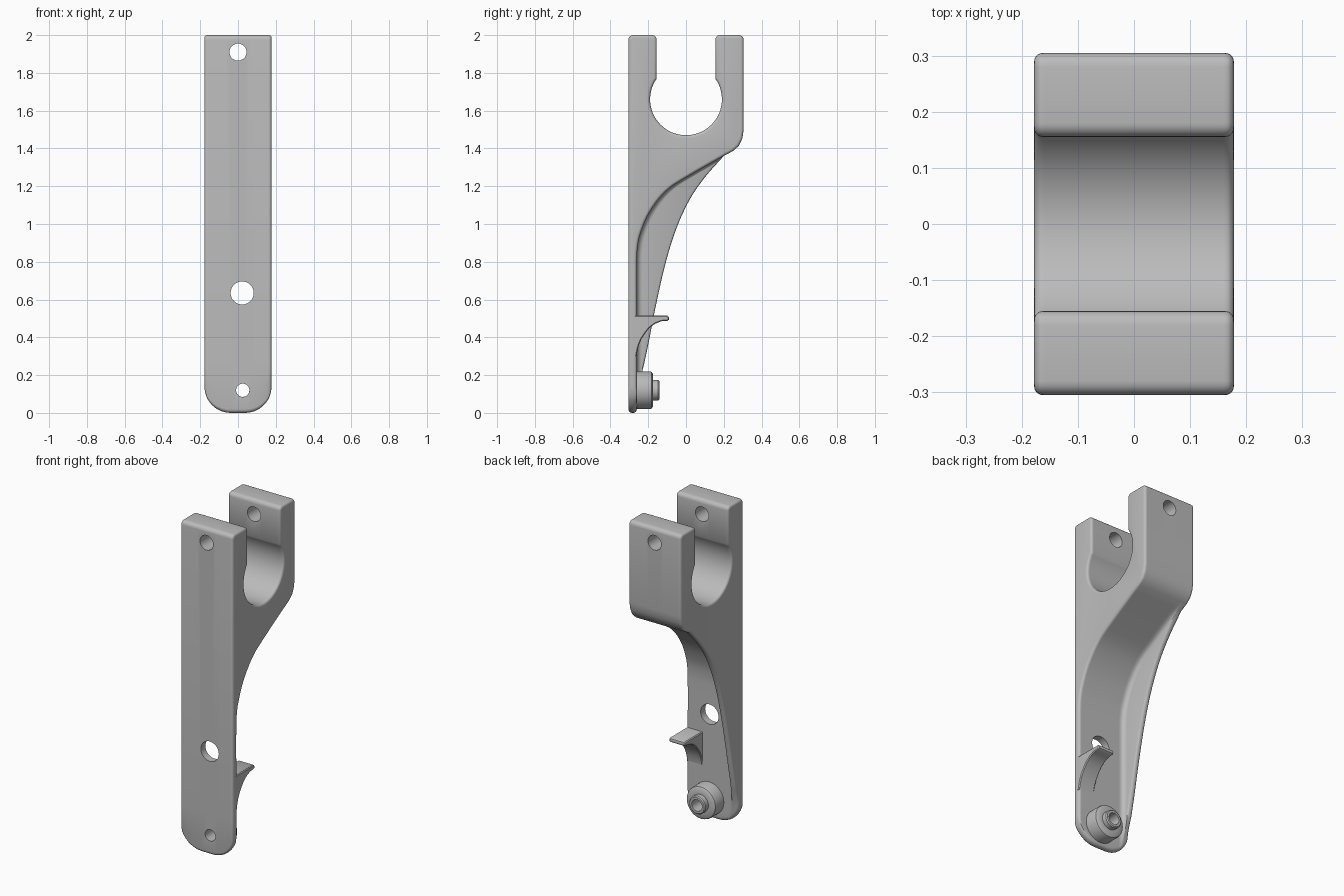
import bpy, bmesh, math
from mathutils import Vector, Matrix

cube = bpy.data.objects.get("Cube")
if cube:
    bpy.data.objects.remove(cube, do_unlink=True)

grey = bpy.data.materials.new("satin grey")
grey.use_nodes = True
color = (0.5, 0.5, 0.5, 1)
grey.diffuse_color = color
grey.node_tree.nodes["Principled BSDF"].inputs["Base Color"].default_value = color

HALF = 0.178    # half width
EDGE = 0.016    # rounding of the side edges
FOOT = 0.14     # corner radius of the foot
WALL = -0.143   # inner wall of the side rib
FILLET = 0.03


def finish(name, bm):
    bmesh.ops.recalc_face_normals(bm, faces=bm.faces)
    mesh = bpy.data.meshes.new(name)
    bm.to_mesh(mesh)
    bm.free()
    mesh.materials.append(grey)
    obj = bpy.data.objects.new(name, mesh)
    bpy.context.collection.objects.link(obj)
    return obj


def activate(obj):
    bpy.ops.object.select_all(action='DESELECT')
    obj.select_set(True)
    bpy.context.view_layer.objects.active = obj


def smooth(obj):
    activate(obj)
    bpy.ops.object.shade_smooth_by_angle(angle=math.radians(35))


def loft(name, rings, closed=False):
    """Skin a list of equal rings, capping the ends or joining them."""
    bm = bmesh.new()
    loops = [[bm.verts.new(p) for p in ring] for ring in rings]
    pairs = list(zip(loops, loops[1:]))
    if closed:
        pairs.append((loops[-1], loops[0]))
    else:
        bm.faces.new(loops[0])
        bm.faces.new(loops[-1])
    n = len(loops[0])
    for a, b in pairs:
        for i in range(n):
            j = (i + 1) % n
            bm.faces.new((a[i], a[j], b[j], b[i]))
    return finish(name, bm)


def arc(cy, cz, r, start, end, steps):
    angles = [math.radians(start + (end - start) * i / steps) for i in range(steps + 1)]
    return [(cy + r * math.cos(a), cz + r * math.sin(a)) for a in angles]


def curve(points, z):
    """Smooth curve y(z) through (z, y) points."""
    def slope(i):
        a, b = points[max(i - 1, 0)], points[min(i + 1, len(points) - 1)]
        return (b[1] - a[1]) / (b[0] - a[0])
    k = max(i for i in range(len(points) - 1) if points[i][0] <= z or i == 0)
    (z0, y0), (z1, y1) = points[k], points[k + 1]
    h = z1 - z0
    t = (z - z0) / h
    return (y0 * (1 + 2 * t) * (1 - t) ** 2 + y1 * t * t * (3 - 2 * t)
            + h * t * (1 - t) * (slope(k) * (1 - t) - slope(k + 1) * t))


def rounding(d, r):
    """Drop of a quarter circle at distance d past its start."""
    d = min(max(d, 0), r)
    return r - math.sqrt(r * r - d * d)


def inset(loop, amount):
    pts = [Vector(p) for p in loop]
    out = []
    for i, p in enumerate(pts):
        d1 = (p - pts[i - 1]).normalized()
        d2 = (pts[(i + 1) % len(pts)] - p).normalized()
        n1, n2 = Vector((d1.y, -d1.x)), Vector((d2.y, -d2.x))
        out.append(p + (n1 + n2) * amount / (1 + n1.dot(n2)))
    return out


# Rear outlines of the web and of the side rib, as (z, y)
WEB = [(0, -.26), (.5, -.26), (.8, -.26), (.87, -.257), (.944, -.243),
       (1.066, -.19), (1.183, -.095), (1.257, .02), (1.36, .2)]
RIB = [(0, -.26), (.1, -.25), (.228, -.228), (.36, -.2), (.546, -.164),
       (.785, -.11), (.97, -.053), (1.13, .02), (1.247, .1), (1.36, .2)]


def rear(x, z):
    web = curve(WEB, z)
    gap = max(curve(RIB, z) - web, 0)
    if x > WALL - 0.00001:
        return web + min(gap, rounding(FILLET - (x - WALL), FILLET))
    rib = gap - rounding(x - WALL + 0.012, 0.012)
    return web + max(rib, min(gap, FILLET))


def section(x):
    mouth = math.degrees(math.acos(0.155 / 0.19))
    loop = arc(-.285, .02, .02, 270, 180, 4) + [(-.305, .25)]
    loop += arc(-.28, 1.975, .025, 180, 90, 5)
    loop += arc(-.18, 1.975, .025, 90, 0, 5)
    loop += arc(0, 1.66, .19, 180 - mouth, 360 + mouth, 44)
    loop += arc(.18, 1.975, .025, 180, 90, 5)
    loop += arc(.28, 1.975, .025, 90, 0, 5)
    loop += [(.305, 1.5), (.299, 1.455), (.281, 1.415), (.25, 1.387)]
    steps = 50
    for i in range(steps + 1):
        z = 1.36 - (1.36 - .025) * i / steps
        loop.append((rear(x, z), z))
    loop += arc(-.28, .02, .02, -20, -90, 3)
    # Round the side edges, then raise the foot towards its corners
    loop = inset(loop, rounding(abs(x) - HALF + EDGE, EDGE))
    foot = rounding(abs(x) - HALF + FOOT, FOOT)
    top = 0.25
    return [(x, y, foot + z * (top - foot) / top if z < top else z) for y, z in loop]


# Main bracket with fork, web and rib
stations = {WALL, WALL - 0.0001, WALL - 0.004, WALL - 0.012, 0.0}
for i in range(1, 6):
    stations.add(WALL + FILLET * (1 - math.cos(math.pi / 2 * i / 5)))
for side in (-1, 1):
    for radius, steps in ((EDGE, 5), (FOOT, 9)):
        for i in range(steps + 1):
            a = math.pi / 2 * i / steps
            stations.add(round(side * (HALF - radius + radius * math.sin(a)), 5))
bracket = loft("bracket_body", [section(x) for x in sorted(stations)])

# Bolt holes, drilled front to back
for x, z, r in ((0, 1.91, .045), (.022, .635, .061), (.025, .12, .035)):
    bm = bmesh.new()
    turn = Matrix.Translation((x, 0, z)) @ Matrix.Rotation(math.pi / 2, 4, 'X')
    bmesh.ops.create_cone(bm, cap_ends=True, segments=40, radius1=r, radius2=r,
                          depth=1, matrix=turn)
    drill = finish("hole_cutter", bm)
    drill.hide_render = True
    cut = bracket.modifiers.new("hole", 'BOOLEAN')
    cut.operation = 'DIFFERENCE'
    cut.solver = 'EXACT'
    cut.object = drill
    activate(bracket)
    bpy.ops.object.modifier_apply(modifier=cut.name)
    bpy.data.objects.remove(drill, do_unlink=True)
smooth(bracket)

# Stepped hollow boss at the foot, turned about the hole axis
profile = [(.035, -.295), (.1, -.28), (.1, -.192), (.097, -.182), (.088, -.176),
           (.055, -.175), (.055, -.147), (.049, -.141), (.035, -.141)]
rings = []
for i in range(48):
    a = math.tau * i / 48
    rings.append([(.025 + r * math.cos(a), y, .12 + r * math.sin(a)) for r, y in profile])
smooth(loft("foot_boss", rings, closed=True))

# Small hooked shelf with a curved underside
hook = [(-.285, .515), (-.1, .515), (-.092, .51), (-.089, .502), (-.091, .493), (-.097, .488),
        (-.13, .485), (-.164, .472), (-.194, .449), (-.217, .42), (-.236, .39),
        (-.249, .36), (-.257, .33), (-.262, .3), (-.285, .3)]
ends = [(.07, .005), (.075, 0), (HALF - .005, 0), (HALF, .005)]
smooth(loft("hook_shelf", [[(x, p.x, p.y) for p in inset(hook, e)] for x, e in ends]))
